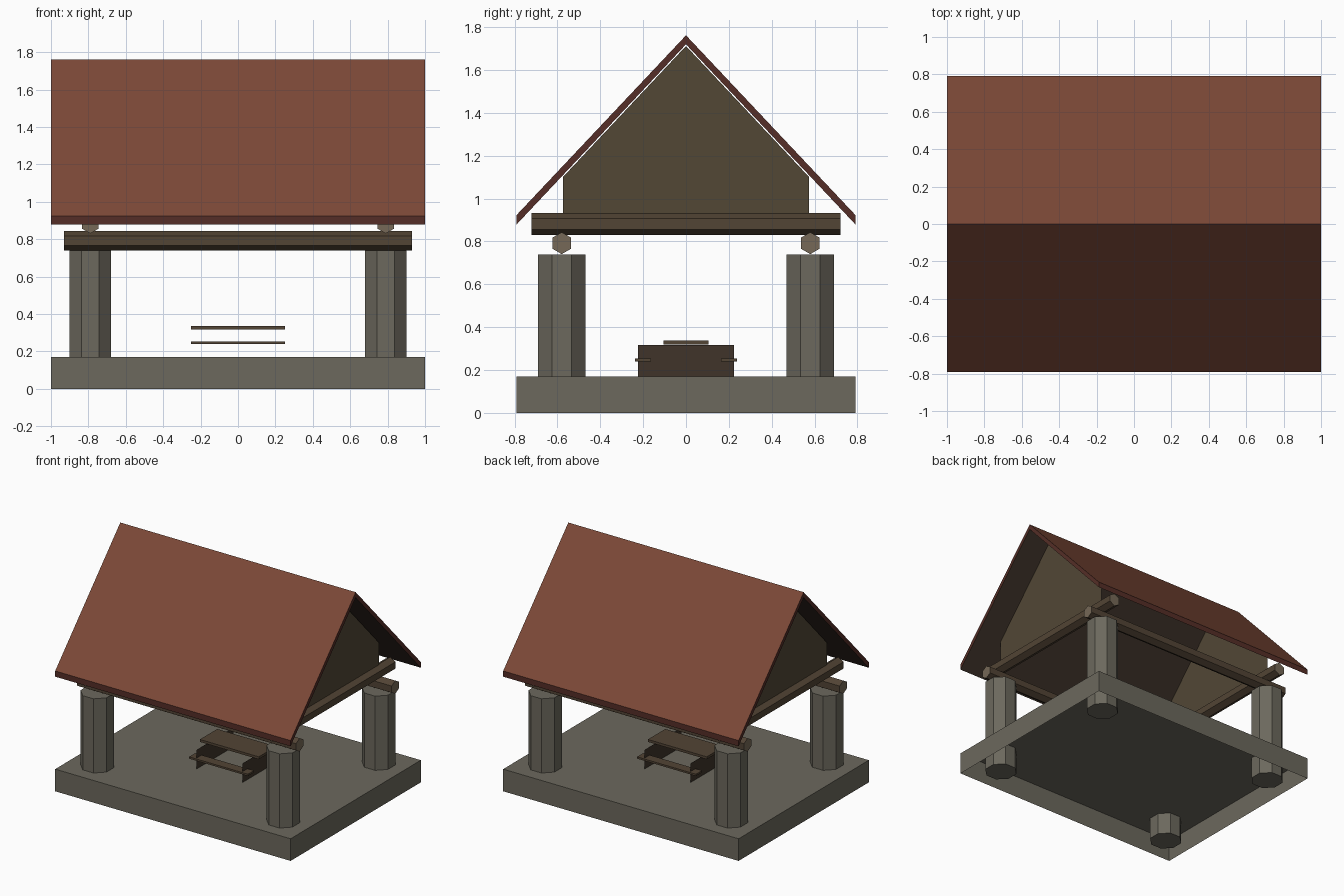
import bpy, bmesh, math
from mathutils import Matrix

if "Cube" in bpy.data.objects:
    bpy.data.objects.remove(bpy.data.objects["Cube"])


def material(name, r, g, b):
    m = bpy.data.materials.new(name)
    m.diffuse_color = (r, g, b, 1)
    m.use_nodes = True
    m.node_tree.nodes["Principled BSDF"].inputs["Base Color"].default_value = m.diffuse_color
    return m


STONE = material("stone", 0.15, 0.14, 0.11)
TILE = material("roof_tile", 0.20, 0.065, 0.038)
TRIM = material("roof_trim", 0.09, 0.027, 0.020)
WOOD = material("wood", 0.085, 0.058, 0.035)
END = material("cut_wood", 0.18, 0.14, 0.095)
PANEL = material("gable_wood", 0.085, 0.063, 0.036)
DARK = material("dark_wood", 0.05, 0.034, 0.023)


def finish(name, bm, *mats):
    me = bpy.data.meshes.new(name)
    bm.to_mesh(me)
    bm.free()
    for m in mats:
        me.materials.append(m)
    ob = bpy.data.objects.new(name, me)
    bpy.context.collection.objects.link(ob)
    return ob


def box(name, lo, hi, mat, open_bottom=False):
    bm = bmesh.new()
    bmesh.ops.create_cube(bm, size=1)
    for v in bm.verts:
        v.co = [lo[i] + (v.co[i] + 0.5) * (hi[i] - lo[i]) for i in range(3)]
    bm.normal_update()
    if open_bottom:
        down = [f for f in bm.faces if f.normal.z < -0.5]
        bmesh.ops.delete(bm, geom=down, context='FACES_ONLY')
    return finish(name, bm, mat)


def post(name, sides, radius, length, spin, place, *mats):
    """Capped prism along z, spun about its axis and then placed."""
    bm = bmesh.new()
    bmesh.ops.create_cone(bm, cap_ends=True, segments=sides, radius1=radius,
                          radius2=radius, depth=length,
                          matrix=Matrix.Rotation(spin, 4, 'Z'))
    if len(mats) > 1:
        for f in bm.faces:
            f.material_index = int(len(f.verts) > 4)
    bm.transform(place)
    return finish(name, bm, *mats)


def sheet(name, x, outline, mat):
    """Thin panel at constant x, facing outward."""
    bm = bmesh.new()
    pts = outline if x > 0 else outline[::-1]
    bm.faces.new([bm.verts.new((x, y, z)) for y, z in pts])
    return finish(name, bm, mat)


# Hollow stone plinth, open underneath
box("plinth", (-1, -0.79, 0), (1, 0.79, 0.17), STONE, open_bottom=True)

# Octagonal columns running down into the plinth
for x in (-0.79, 0.79):
    for y in (-0.58, 0.58):
        post("column", 8, 0.11 / math.cos(math.pi / 8), 0.74, math.pi / 8,
             Matrix.Translation((x, y, 0.37)), STONE)

# Hexagonal log beams: long pair below, cross pair above
for s in (-1, 1):
    post("long_beam", 6, 0.051, 1.86, math.pi / 2,
         Matrix.Translation((0, s * 0.58, 0.792)) @ Matrix.Rotation(math.pi / 2, 4, 'Y'),
         WOOD, END)
    post("cross_beam", 6, 0.051, 1.44, 0,
         Matrix.Translation((s * 0.79, 0, 0.882)) @ Matrix.Rotation(math.pi / 2, 4, 'X'),
         WOOD, END)

# Gable panels
for x in (-0.795, 0.795):
    sheet("gable_panel", x, [(-0.575, 0.92), (0.575, 0.92), (0.575, 1.10),
                             (0, 1.712), (-0.575, 1.10)], PANEL)

# Pitched roof: extruded chevron with tile on top and wood beneath
bm = bmesh.new()
chevron = [(-0.79, 0.88), (0, 1.72), (0.79, 0.88),
           (0.79, 0.924), (0, 1.762), (-0.79, 0.924)]
a, b = [[bm.verts.new((x, y, z)) for y, z in chevron] for x in (-1, 1)]
for i in range(6):
    j = (i + 1) % 6
    f = bm.faces.new((a[i], a[j], b[j], b[i]))
    f.material_index = (2, 2, 1, 0, 0, 1)[i]
for ring in (a, b):
    for quad in ((0, 1, 4, 5), (1, 2, 3, 4)):
        bm.faces.new([ring[k] for k in quad]).material_index = 1
bmesh.ops.recalc_face_normals(bm, faces=bm.faces)
finish("roof", bm, TILE, TRIM, DARK)

# Picnic table with two bench seats on thin end panels
box("table_top", (-0.25, -0.105, 0.318), (0.25, 0.105, 0.337), WOOD)
for s in (-1, 1):
    y0, y1 = sorted((s * 0.163, s * 0.237))
    box("bench_seat", (-0.25, y0, 0.24), (0.25, y1, 0.254), WOOD)
    sheet("table_leg_panel", s * 0.195, [(-0.225, 0.17), (0.225, 0.17),
                                        (0.225, 0.317), (-0.225, 0.317)], DARK)
